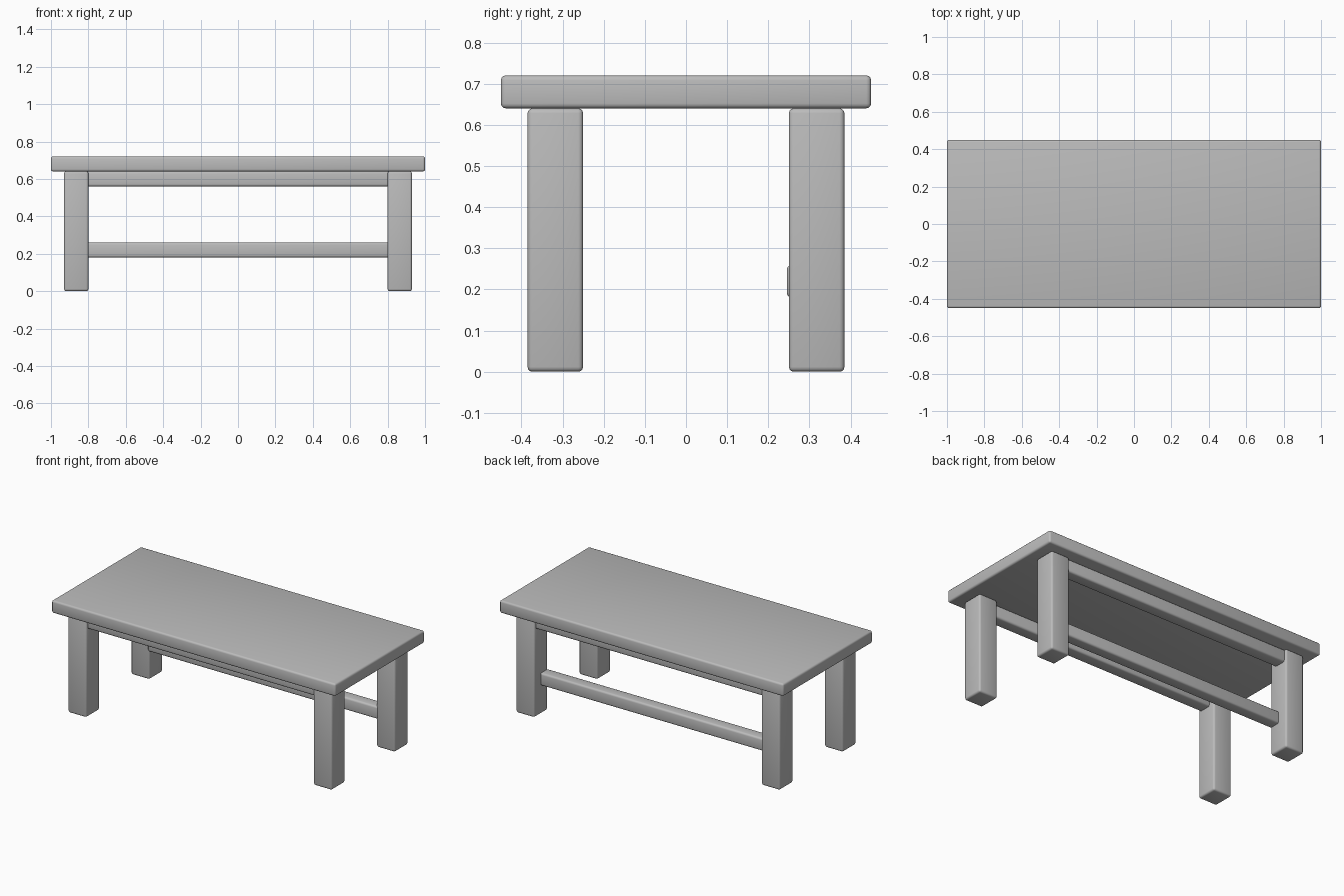
import bpy
import math

# Remove the default object
default = bpy.data.objects.get("Cube")
if default:
    bpy.data.objects.remove(default, do_unlink=True)

# Single flat colour
grey = bpy.data.materials.new("plain_grey")
grey.use_nodes = True
colour = (0.5, 0.5, 0.5, 1)
grey.diffuse_color = colour
grey.node_tree.nodes["Principled BSDF"].inputs["Base Color"].default_value = colour


def board(name, low, high, radius=0.012):
    """Box between two corners with softly rounded edges."""
    centre = [(a + b) / 2 for a, b in zip(low, high)]
    bpy.ops.mesh.primitive_cube_add(size=1, location=centre)
    obj = bpy.context.object
    obj.name = name
    obj.scale = [b - a for a, b in zip(low, high)]
    bpy.ops.object.transform_apply(location=False, rotation=False, scale=True)
    obj.data.materials.append(grey)
    bevel = obj.modifiers.new("rounded_edges", "BEVEL")
    bevel.width = radius
    bevel.segments = 3
    bpy.ops.object.modifier_apply(modifier=bevel.name)
    bpy.ops.object.shade_smooth_by_angle(angle=math.radians(40))
    return obj


LEG_IN, LEG_OUT = 0.80, 0.93
SIDE_IN, SIDE_OUT = 0.25, 0.385
UNDERSIDE, TOP = 0.64, 0.72

# Table top
board("table_top", (-1, -0.45, UNDERSIDE), (1, 0.45, TOP))

# Four legs, and an apron under the top along each long side
for side, sy in (("front", -1), ("back", 1)):
    y0, y1 = sorted((sy * SIDE_IN, sy * SIDE_OUT))
    for hand, sx in (("right", -1), ("left", 1)):
        x0, x1 = sorted((sx * LEG_IN, sx * LEG_OUT))
        board(f"{side}_{hand}_leg", (x0, y0, 0), (x1, y1, UNDERSIDE))
    a0, a1 = sorted((sy * 0.29, sy * 0.37))
    board(f"{side}_apron", (-LEG_IN - 0.01, a0, 0.56),
          (LEG_IN + 0.01, a1, UNDERSIDE))

# Low stretcher between the back legs
board("back_stretcher", (-LEG_IN - 0.01, 0.245, 0.18),
      (LEG_IN + 0.01, 0.32, 0.26))
